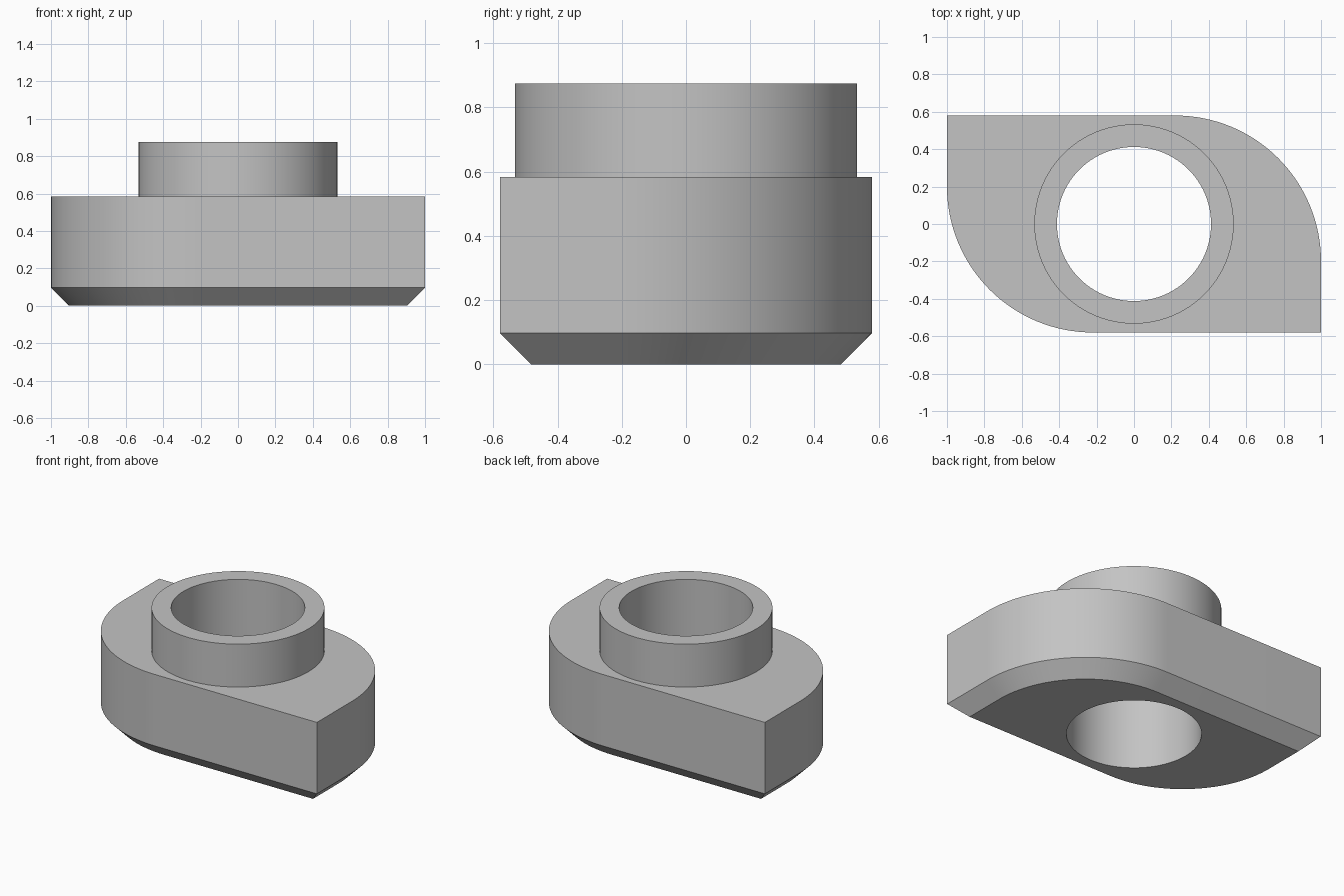
import bpy
import bmesh
from math import cos, sin, pi, radians

cube = bpy.data.objects.get("Cube")
if cube:
    bpy.data.objects.remove(cube, do_unlink=True)

HALF_X, HALF_Y = 1.0, 0.58
CORNER_R = 0.78
CHAMFER = 0.097
BASE_TOP, TOP = 0.583, 0.875
BORE_R, COLLAR_R = 0.412, 0.533

grey = bpy.data.materials.new("plain grey")
grey.use_nodes = True
colour = (0.55, 0.55, 0.55, 1.0)
grey.diffuse_color = colour
grey.node_tree.nodes["Principled BSDF"].inputs["Base Color"].default_value = colour

bm = bmesh.new()


def outline(inset, z, steps=32):
    """Rectangle with two opposite corners rounded, inset evenly."""
    hx, hy, r = HALF_X - inset, HALF_Y - inset, CORNER_R - inset
    half = [(hx, -hy)]
    for i in range(steps + 1):
        a = i / steps * pi / 2
        half.append((hx - r + r * cos(a), hy - r + r * sin(a)))
    points = half + [(-x, -y) for x, y in half]
    return ring([(x, y, z) for x, y in points])


def circle(r, z, steps=96):
    return ring([(r * cos(2 * pi * i / steps), r * sin(2 * pi * i / steps), z)
                 for i in range(steps)])


def ring(points):
    verts = [bm.verts.new(p) for p in points]
    for a, b in zip(verts, verts[1:] + verts[:1]):
        bm.edges.new((a, b))
    return verts


def bridge(lower, upper):
    n = len(lower)
    for i in range(n):
        j = (i + 1) % n
        bm.faces.new((lower[i], lower[j], upper[j], upper[i]))


def fill_between(outer, inner):
    edges = [bm.edges.get((a, b)) for loop in (outer, inner)
             for a, b in zip(loop, loop[1:] + loop[:1])]
    bmesh.ops.triangle_fill(bm, edges=edges, use_beauty=True)


# Base block with chamfered underside
foot = outline(CHAMFER, 0)
shoulder = outline(0, CHAMFER)
deck = outline(0, BASE_TOP)
bridge(foot, shoulder)
bridge(shoulder, deck)

# Collar and through bore
collar_foot = circle(COLLAR_R, BASE_TOP)
collar_rim = circle(COLLAR_R, TOP)
bore_rim = circle(BORE_R, TOP)
bore_foot = circle(BORE_R, 0)
bridge(collar_foot, collar_rim)
bridge(collar_rim, bore_rim)
bridge(bore_rim, bore_foot)

# Flat deck and underside around the openings
fill_between(deck, collar_foot)
fill_between(foot, bore_foot)

bmesh.ops.recalc_face_normals(bm, faces=bm.faces[:])
mesh = bpy.data.meshes.new("collared_block")
bm.to_mesh(mesh)
bm.free()
mesh.materials.append(grey)
block = bpy.data.objects.new("collared_block", mesh)
bpy.context.collection.objects.link(block)

bpy.ops.object.select_all(action="DESELECT")
block.select_set(True)
bpy.context.view_layer.objects.active = block
bpy.ops.object.shade_smooth_by_angle(angle=radians(30))
